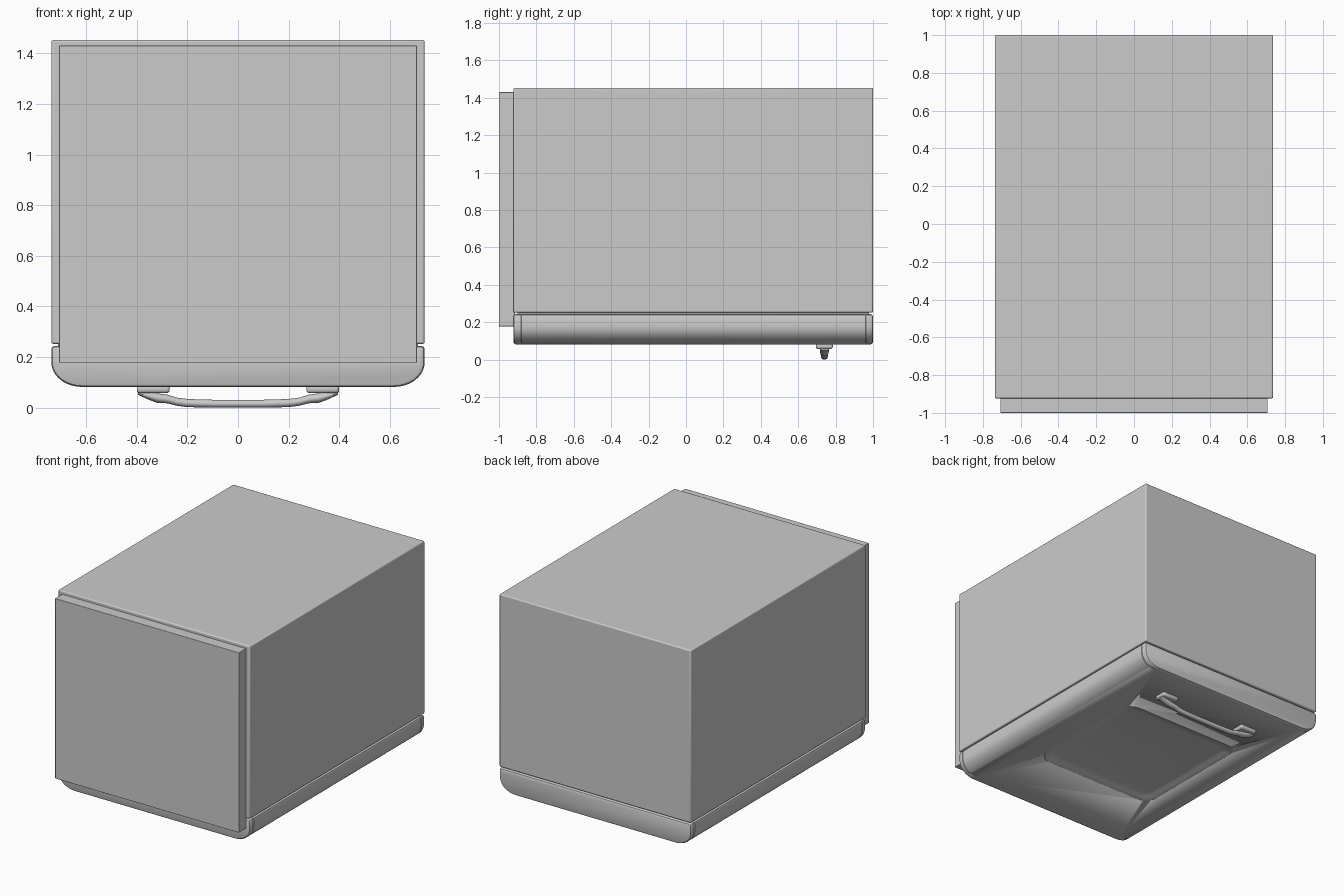
import bpy, bmesh, math

if "Cube" in bpy.data.objects:
    bpy.data.objects.remove(bpy.data.objects["Cube"])


def finish(ob, angle=35):
    bpy.ops.object.select_all(action='DESELECT')
    ob.select_set(True)
    bpy.context.view_layer.objects.active = ob
    bpy.ops.object.shade_smooth_by_angle(angle=math.radians(angle))
    return ob


def loft(name, rings):
    """Skin equal-length closed rings and cap both ends."""
    bm = bmesh.new()
    vs = [[bm.verts.new(p) for p in r] for r in rings]
    n = len(rings[0])
    for a, b in zip(vs, vs[1:]):
        for i in range(n):
            j = (i + 1) % n
            bm.faces.new((a[i], a[j], b[j], b[i]))
    bm.faces.new(vs[0])
    bm.faces.new(vs[-1])
    bmesh.ops.recalc_face_normals(bm, faces=bm.faces)
    me = bpy.data.meshes.new(name)
    bm.to_mesh(me)
    bm.free()
    ob = bpy.data.objects.new(name, me)
    bpy.context.collection.objects.link(ob)
    return finish(ob)


def box(name, lo, hi, bevel=0.0):
    bpy.ops.mesh.primitive_cube_add(size=1, location=[(a + b) / 2 for a, b in zip(lo, hi)])
    ob = bpy.context.object
    ob.name = name
    ob.scale = [b - a for a, b in zip(lo, hi)]
    bpy.ops.object.transform_apply(location=False, rotation=False, scale=True)
    if bevel:
        m = ob.modifiers.new("edge", 'BEVEL')
        m.width, m.segments = bevel, 3
    return finish(ob)


def rounded_rect(x, y0, y1, r, z):
    """Horizontal ring with rounded corners, centred on x = 0."""
    pts = []
    corners = ((x - r, y1 - r), (r - x, y1 - r), (r - x, y0 + r), (x - r, y0 + r))
    for k, (cx, cy) in enumerate(corners):
        for i in range(9):
            a = math.pi / 2 * (k + i / 8)
            pts.append((cx + r * math.cos(a), cy + r * math.sin(a), z))
    return pts


# Cabinet, gasket and plinth
box("cabinet", (-0.737, -0.923, 0.252), (0.737, 1.0, 1.453), 0.008)
box("gasket", (-0.712, -0.9, 0.23), (0.712, 0.978, 0.26))
box("plinth", (-0.707, -1.0, 0.178), (0.707, -0.915, 1.43), 0.002)


# Door cross-section: flat against the cabinet, elliptical outer edges
def door_ring(y, side, face):
    w, bottom, top = 0.737 - side, 0.082 + face, 0.243 - face
    half = [(w - 0.01, top), (w - 0.003, top - 0.003), (w, top - 0.01)]
    for i in range(13):
        a = math.pi / 2 * i / 12
        half.append((w - 0.12 + 0.12 * math.cos(a), 0.178 - (0.178 - bottom) * math.sin(a)))
    return [(x, y, z) for x, z in half] + [(-x, y, z) for x, z in reversed(half)]


# Ends rounded, with a thin seam line around each end cap
end = [(0.0, 0.012, 0.012), (0.004, 0.004, 0.004), (0.012, 0, 0),
       (0.037, 0, 0), (0.039, 0.005, 0), (0.042, 0.005, 0), (0.044, 0, 0)]
rings = [door_ring(-0.923 + d, s, f) for d, s, f in end]
rings += [door_ring(1.0 - d, s, f) for d, s, f in reversed(end)]
door = loft("door", rings)

# Soft-edged recessed panel in the door
steps = [(0, 0.06), (0, 0.0825), (0.012, 0.085), (0.03, 0.092), (0.048, 0.099), (0.065, 0.102)]
cutter = loft("panel_cutter", [rounded_rect(0.47 - i, -0.42 + i, 0.51 - i, 0.09 - i * 0.5, z)
                               for i, z in steps])
cutter.hide_render = True
cutter.hide_set(True)
cut = door.modifiers.new("panel", 'BOOLEAN')
cut.operation, cut.object, cut.solver = 'DIFFERENCE', cutter, 'EXACT'

# Handle mounts
for side, s in (("right", 1), ("left", -1)):
    a, b = sorted((s * 0.27, s * 0.4))
    box("handle_mount_" + side, (a, 0.695, 0.057), (b, 0.785, 0.09), 0.012)

# Handle bar: rounded section swept along the bowed path (x, centre z, half height, half width)
half = [(0.395, 0.056, 0.005, 0.024), (0.36, 0.048, 0.014, 0.024), (0.32, 0.038, 0.019, 0.023),
        (0.28, 0.034, 0.017, 0.021), (0.24, 0.023, 0.016, 0.019), (0.2, 0.018, 0.016, 0.018),
        (0.1, 0.0155, 0.0155, 0.018)]
path = half + [(-x, z, h, w) for x, z, h, w in reversed(half)]
loft("handle_bar", [[(x, 0.74 + w * math.cos(t * math.pi / 8), z + h * math.sin(t * math.pi / 8))
                     for t in range(16)] for x, z, h, w in path])
